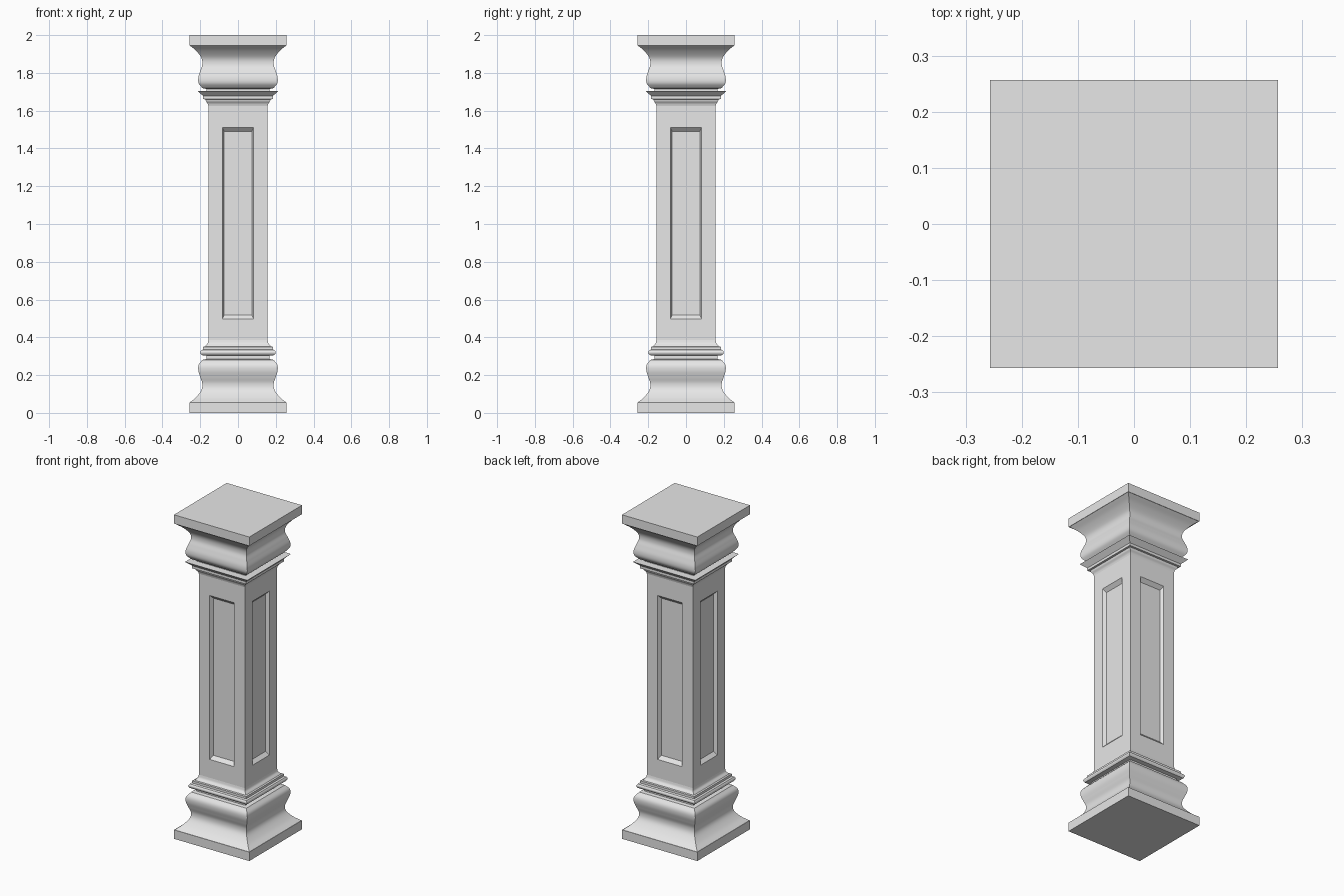
import bpy, bmesh
from math import pi, cos, sin
from mathutils import Vector

cube = bpy.data.objects.get("Cube")
if cube:
    bpy.data.objects.remove(cube, do_unlink=True)

stone = bpy.data.materials.new("grey stone")
stone.use_nodes = True
stone.diffuse_color = (0.8, 0.8, 0.8, 1)
stone.node_tree.nodes["Principled BSDF"].inputs["Base Color"].default_value = stone.diffuse_color

CORNERS = [(-1, -1), (1, -1), (1, 1), (-1, 1)]
SHAFT = 0.157


def curve(points, steps=6):
    """Smooth profile passing through (half width, height) points."""
    p = [Vector(q) for q in points]
    p = [2 * p[0] - p[1]] + p + [2 * p[-1] - p[-2]]
    out = []
    for a, b, c, d in zip(p, p[1:], p[2:], p[3:]):
        for i in range(steps):
            t = i / steps
            out.append(0.5 * (2 * b + (c - a) * t + (2 * a - 5 * b + 4 * c - d) * t**2
                              + (3 * b - a - 3 * c + d) * t**3))
    return [tuple(q) for q in out] + [points[-1]]


def finish(name, bm):
    bmesh.ops.recalc_face_normals(bm, faces=bm.faces)
    mesh = bpy.data.meshes.new(name)
    bm.to_mesh(mesh)
    bm.free()
    mesh.materials.append(stone)
    obj = bpy.data.objects.new(name, mesh)
    bpy.context.collection.objects.link(obj)
    bpy.ops.object.select_all(action="DESELECT")
    obj.select_set(True)
    bpy.context.view_layer.objects.active = obj
    bpy.ops.object.shade_smooth_by_angle(angle=pi / 6)


def square_moulding(name, profile):
    """Sweep a profile around a square and close both ends."""
    bm = bmesh.new()
    rings = [[bm.verts.new((x * w, y * w, z)) for x, y in CORNERS] for w, z in profile]
    for low, high in zip(rings, rings[1:]):
        for i in range(4):
            j = (i + 1) % 4
            bm.faces.new((low[i], low[j], high[j], high[i]))
    bm.faces.new(rings[0])
    bm.faces.new(rings[-1])
    finish(name, bm)


# Plinth and top slab share one swelling profile, mirrored in height
swell = curve([(0.255, 0.055), (0.222, 0.083), (0.194, 0.12), (0.189, 0.155),
               (0.2, 0.19), (0.21, 0.225), (0.208, 0.255), (0.188, 0.281)])
foot = [(0.257, 0), (0.257, 0.055)] + swell + [(0.168, 0.285)]
square_moulding("base", foot)
square_moulding("capital", [(w, 2 - z) for w, z in foot])

# Necks between the swellings and collars
square_moulding("base_neck", [(0.167, 0.28), (0.167, 0.31)])
square_moulding("capital_neck", [(0.167, 1.7), (0.167, 1.72)])

# Collars where the shaft starts and ends
square_moulding("lower_collar",
                [(0.188, 0.305)] + curve([(0.194, 0.307), (0.2, 0.32), (0.194, 0.332)], 4)
                + [(0.184, 0.336), (0.184, 0.35), (0.174, 0.352)]
                + curve([(0.17, 0.357), (0.161, 0.368), (SHAFT, 0.385)], 4))
square_moulding("upper_collar",
                curve([(SHAFT, 1.625), (0.161, 1.638), (0.17, 1.65)], 4)
                + [(0.172, 1.66), (0.184, 1.661), (0.184, 1.677), (0.213, 1.704)])

# Shaft with a bevelled sunken panel on each side
bm = bmesh.new()
for turn in range(4):
    c, s = round(cos(turn * pi / 2)), round(sin(turn * pi / 2))
    rings = []
    for half, low, high, depth in ((SHAFT, 0.38, 1.63, 0), (0.083, 0.498, 1.51, 0),
                                   (0.073, 0.519, 1.489, 0.02)):
        y = depth - SHAFT
        rings.append([bm.verts.new((c * x - s * y, s * x + c * y, z))
                      for x, z in ((-half, low), (half, low), (half, high), (-half, high))])
    for outer, inner in zip(rings, rings[1:]):
        for i in range(4):
            j = (i + 1) % 4
            bm.faces.new((outer[i], outer[j], inner[j], inner[i]))
    bm.faces.new(rings[-1])
bmesh.ops.remove_doubles(bm, verts=bm.verts, dist=0.0001)
finish("shaft", bm)
